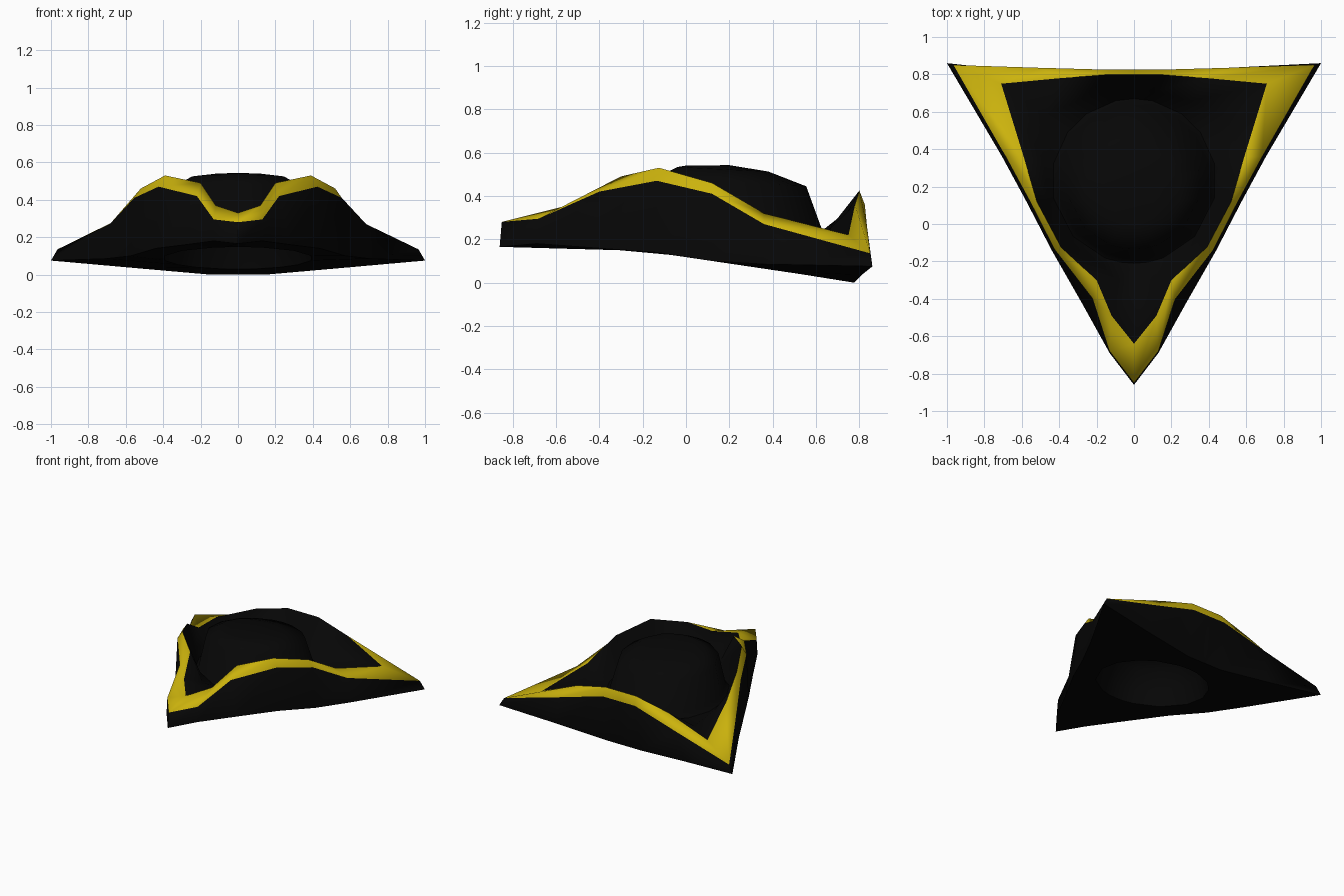
import bpy
import bmesh
from math import atan2, cos, sin, radians

cube = bpy.data.objects.get("Cube")
if cube:
    bpy.data.objects.remove(cube, do_unlink=True)


def material(name, color):
    mat = bpy.data.materials.new(name)
    mat.use_nodes = True
    mat.diffuse_color = color
    bsdf = mat.node_tree.nodes["Principled BSDF"]
    bsdf.inputs["Base Color"].default_value = color
    bsdf.inputs["Roughness"].default_value = 1
    return mat


black = material("black felt", (0.002, 0.002, 0.002, 1))
gold = material("gold braid", (0.6, 0.45, 0.004, 1))


def mirrored(half):
    """Close a half outline running from front tip to back centre."""
    return half + [(-x, y, z) for x, y, z in half[-2:0:-1]]


# Brim outlines: lower edge, outside of braid, top of braid
bottom = mirrored([
    (0, -.86, .165), (.13, -.69, .18), (.28, -.42, .16), (.44, -.14, .14),
    (.575, .12, .10), (.705, .36, .085), (1, .86, .075), (.55, .81, .035),
    (.15, .775, 0), (0, .775, 0)])
braid_outer = mirrored([
    (0, -.85, .28), (.13, -.68, .295), (.22, -.40, .42), (.425, -.135, .47),
    (.555, .12, .41), (.685, .36, .27), (.965, .85, .135), (.5, .835, .26),
    (.14, .825, .36), (0, .825, .36)])
braid_top = mirrored([
    (0, -.64, .33), (.12, -.49, .37), (.2, -.30, .49), (.39, -.125, .53),
    (.52, .12, .46), (.59, .36, .32), (.71, .75, .22), (.39, .78, .36),
    (.13, .80, .425), (0, .80, .425)])

CENTRE = .23
angles = [atan2(y - CENTRE, x) for x, y, z in braid_top]


def ring(cy, rx, ry, z, slope=0):
    """Ellipse sampled along the brim columns, tilted front to back."""
    return [(rx * cos(a), cy + ry * sin(a), z + slope * ry * sin(a))
            for a in angles]


def between(low, high, across, up):
    """Loop part of the way from one loop to another."""
    return [(a[0] + (b[0] - a[0]) * across, a[1] + (b[1] - a[1]) * across,
             a[2] + (b[2] - a[2]) * up) for a, b in zip(low, high)]


def loft(name, loops, gold_band=None, cap_start=False, cap_end=False):
    bm = bmesh.new()
    rows = [[bm.verts.new(p) for p in loop] for loop in loops]
    n = len(angles)
    for band, (a, b) in enumerate(zip(rows, rows[1:])):
        for i in range(n):
            j = (i + 1) % n
            face = bm.faces.new((a[i], a[j], b[j], b[i]))
            face.material_index = int(band == gold_band)
    if cap_start:
        bm.faces.new(rows[0][::-1])
    if cap_end:
        bm.faces.new(rows[-1])
    mesh = bpy.data.meshes.new(name)
    bm.to_mesh(mesh)
    bm.free()
    mesh.materials.append(black)
    if gold_band is not None:
        mesh.materials.append(gold)
    obj = bpy.data.objects.new(name, mesh)
    bpy.context.collection.objects.link(obj)
    bpy.ops.object.select_all(action='DESELECT')
    obj.select_set(True)
    bpy.context.view_layer.objects.active = obj
    bpy.ops.object.shade_smooth_by_angle(angle=radians(80))
    return obj


head_rim = ring(.2, .40, .40, .088, -.148)
valley = ring(CENTRE, .44, .44, .21, -.06)
brim_floor = between(valley, braid_top, .35, .31)

# Three-cornered upturned brim with a gold braid along its edge
loft("brim", [head_rim, bottom, braid_outer, braid_top, brim_floor, valley],
     gold_band=2)

# Rounded crown rising from the brim
loft("crown", [valley,
               ring(.225, .41, .41, .24, -.04),
               ring(.21, .355, .345, .465, -.06),
               ring(.17, .25, .21, .523, -.05),
               ring(.10, .11, .10, .541, .01)], cap_end=True)

# Hollow underside for the head
loft("lining", [ring(.18, .18, .18, .44),
                ring(.2, .31, .31, .38),
                ring(.2, .37, .37, .24),
                head_rim], cap_start=True)
